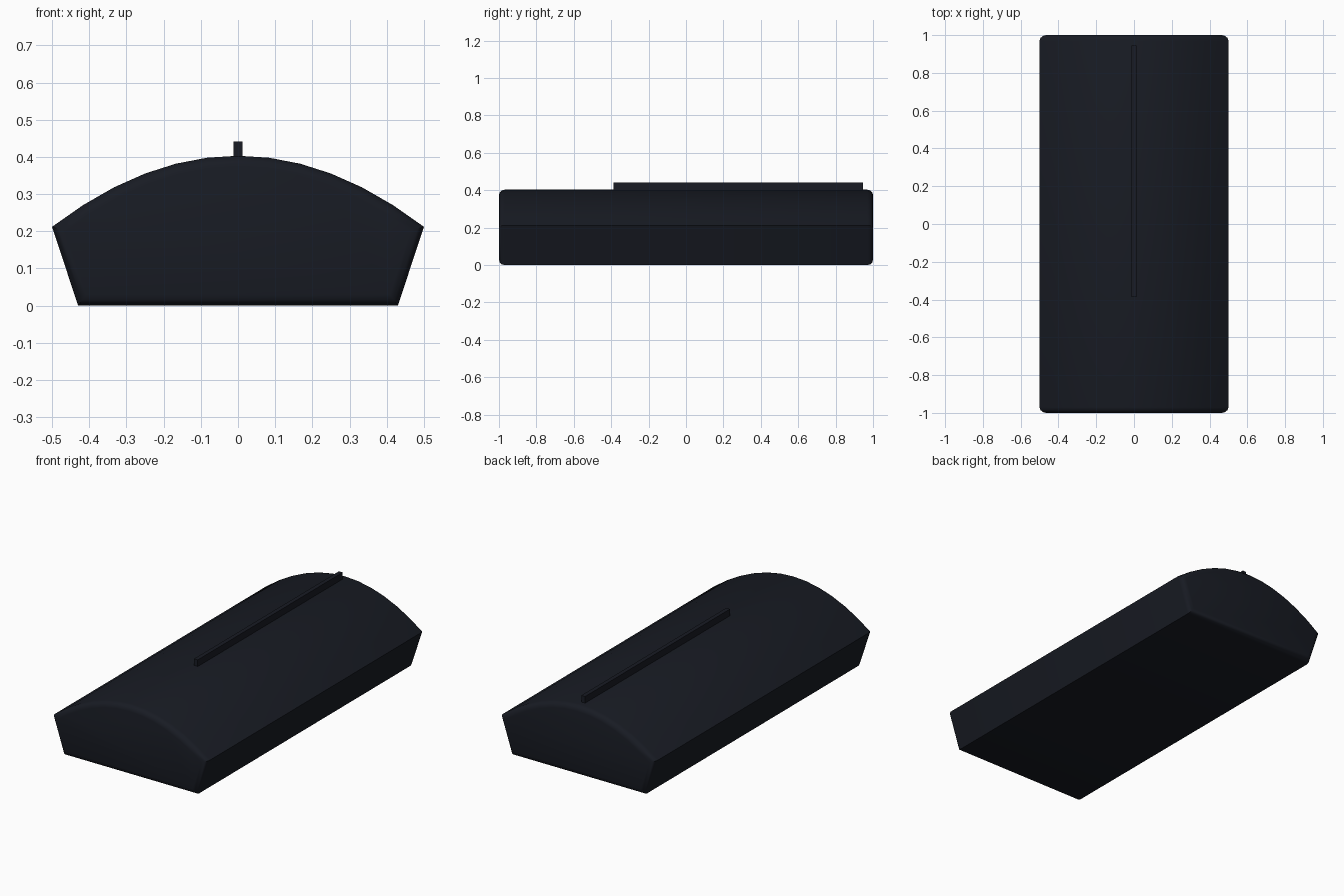
import bpy, bmesh

if "Cube" in bpy.data.objects:
    bpy.data.objects.remove(bpy.data.objects["Cube"])

mat = bpy.data.materials.new("dark_shell")
mat.diffuse_color = (0.009, 0.011, 0.017, 1)
mat.use_nodes = True
mat.node_tree.nodes["Principled BSDF"].inputs["Base Color"].default_value = mat.diffuse_color


def finish(bm, name, smooth=False):
    bmesh.ops.recalc_face_normals(bm, faces=bm.faces)
    mesh = bpy.data.meshes.new(name)
    bm.to_mesh(mesh)
    bm.free()
    obj = bpy.data.objects.new(name, mesh)
    bpy.context.collection.objects.link(obj)
    mesh.materials.append(mat)
    if smooth:
        bpy.ops.object.select_all(action='DESELECT')
        obj.select_set(True)
        bpy.context.view_layer.objects.active = obj
        bpy.ops.object.shade_smooth_by_angle(angle=0.6)
    return obj


# Domed body: flat base, flared sides and a 12-sided curved top, extruded along y
profile = [(-0.43, 0), (0.43, 0)]
for i in range(13):
    x = 0.5 - i / 12
    profile.append((x, 0.403 - 0.764 * x * x))
bm = bmesh.new()
face = bm.faces.new([bm.verts.new((x, -1, z)) for x, z in profile])
ext = bmesh.ops.extrude_face_region(bm, geom=[face], use_keep_orig=True)
moved = [g for g in ext["geom"] if isinstance(g, bmesh.types.BMVert)]
bmesh.ops.translate(bm, verts=moved, vec=(0, 2, 0))
bmesh.ops.recalc_face_normals(bm, faces=bm.faces)
# Rounded rims at both ends
rims = [e for e in bm.edges if abs(e.verts[0].co.y - e.verts[1].co.y) < 1e-4]
bmesh.ops.bevel(bm, geom=rims, offset=0.03, segments=3, profile=0.5,
                affect='EDGES', clamp_overlap=True)
finish(bm, "body", smooth=True)

# Thin raised sight rail on the crest
bm = bmesh.new()
bmesh.ops.create_cube(bm, size=1)
for v in bm.verts:
    v.co.x *= 0.024
    v.co.y = 0.945 if v.co.y > 0 else -0.387
    v.co.z = 0.441 if v.co.z > 0 else 0.385
finish(bm, "top_rail")
